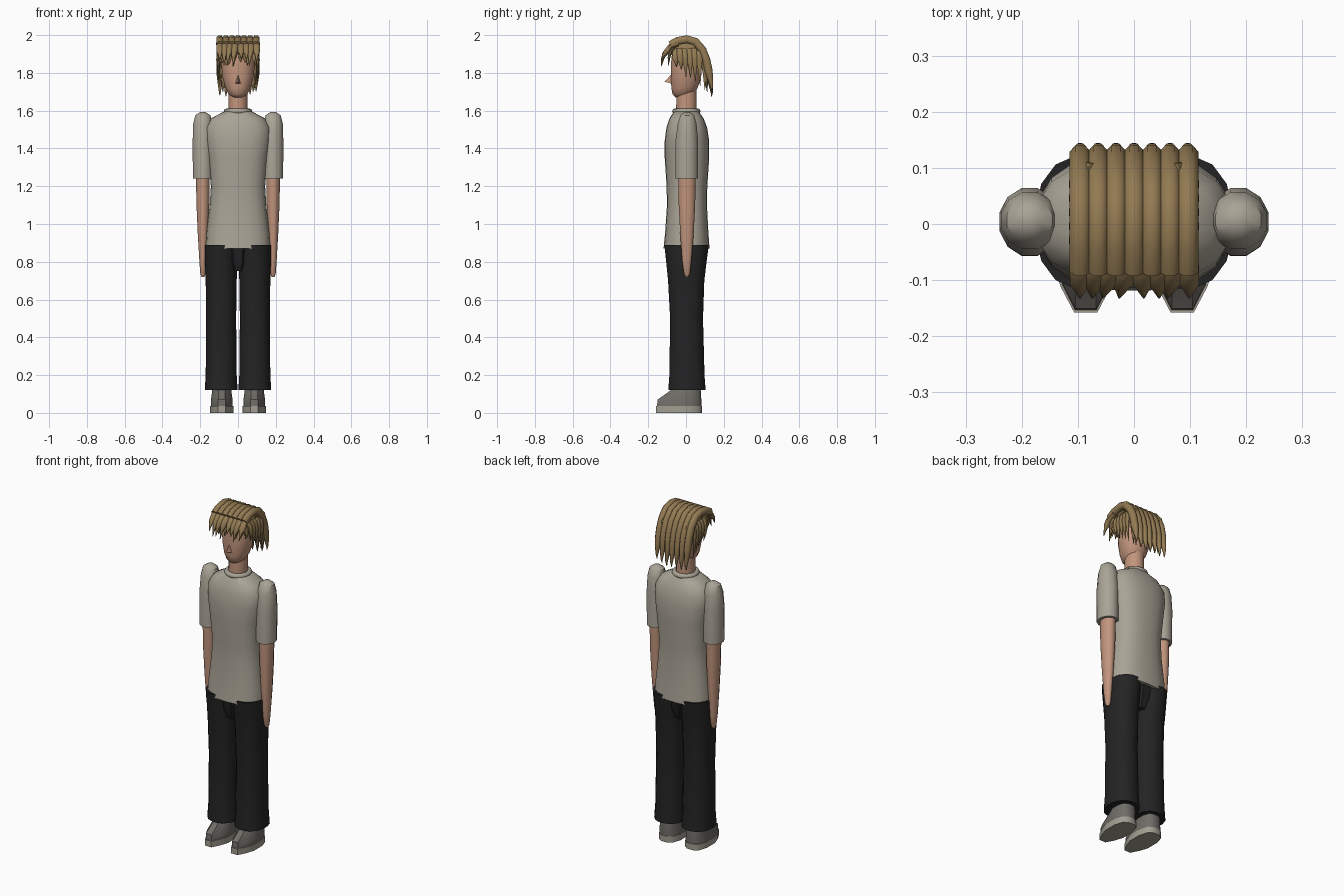
import bpy, bmesh, math, random
from mathutils import Vector

random.seed(4)
cube = bpy.data.objects.get("Cube")
if cube:
    bpy.data.objects.remove(cube, do_unlink=True)


def material(name, r, g, b):
    mat = bpy.data.materials.new(name)
    mat.use_nodes = True
    mat.diffuse_color = (r, g, b, 1)
    shader = mat.node_tree.nodes["Principled BSDF"]
    shader.inputs["Base Color"].default_value = (r, g, b, 1)
    shader.inputs["Roughness"].default_value = 0.9
    return mat


SKIN = material("skin", 0.54, 0.30, 0.205)
SHIRT = material("shirt_grey", 0.40, 0.37, 0.305)
PANTS = material("trouser_black", 0.017, 0.017, 0.018)
HAIR = material("hair_brown", 0.29, 0.195, 0.085)
SHOE = material("shoe_grey", 0.16, 0.152, 0.135)
SOLE = material("sole_grey", 0.36, 0.34, 0.285)


def finish(name, bm, mat, angle=40):
    bmesh.ops.recalc_face_normals(bm, faces=bm.faces)
    mesh = bpy.data.meshes.new(name)
    bm.to_mesh(mesh)
    bm.free()
    obj = bpy.data.objects.new(name, mesh)
    bpy.context.collection.objects.link(obj)
    mesh.materials.append(mat)
    smooth(obj, angle)
    return obj


def smooth(obj, angle):
    bpy.ops.object.select_all(action="DESELECT")
    obj.select_set(True)
    bpy.context.view_layer.objects.active = obj
    bpy.ops.object.shade_smooth_by_angle(angle=math.radians(angle))


def oval(n=16, power=2):
    """Unit superellipse; a higher power is boxier."""
    points = []
    for i in range(n):
        a = math.tau * (i + 0.5) / n
        c, s = math.cos(a), math.sin(a)
        k = (abs(c) ** power + abs(s) ** power) ** (-1 / power)
        points.append((c * k, s * k))
    return points


def skin_rings(bm, rings):
    """Bridge rings of points into a closed tube."""
    loops = [[bm.verts.new(p) for p in ring] for ring in rings]
    n = len(loops[0])
    for a, b in zip(loops, loops[1:]):
        for i in range(n):
            j = (i + 1) % n
            bm.faces.new((a[i], a[j], b[j], b[i]))
    bm.faces.new(loops[0])
    bm.faces.new(loops[-1])


def loft(name, mat, outline, rings, cx=0, angle=40):
    """Stack an outline; each ring is z, centre y, half width, half depth."""
    bm = bmesh.new()
    skin_rings(bm, [[(cx + x * rx, cy + y * ry, z) for x, y in outline]
                    for z, cy, rx, ry in rings])
    return finish(name, bm, mat, angle)


def add_lock(bm, path, side, width, thick, taper):
    """Sweep a flat tuft along a path, narrowing to a tip."""
    path = [Vector(p) for p in path]
    rings = []
    for i, p in enumerate(path):
        along = path[min(i + 1, len(path) - 1)] - path[max(i - 1, 0)]
        out = along.cross(side).normalized()
        f = max(0.08, min(1, taper * (1 - i / (len(path) - 1))))
        rings.append([p + side * (x * width * f) + out * (y * thick * f)
                      for x, y in oval(8, 2.4)])
    skin_rings(bm, rings)


# Shirt body and collar
loft("shirt_body", SHIRT, oval(24, 2.6), [
    (0.87, 0.003, 0.172, 0.122), (0.95, 0.004, 0.168, 0.115),
    (1.1, 0.005, 0.15, 0.106), (1.2, 0.005, 0.144, 0.108),
    (1.35, 0.005, 0.158, 0.118), (1.44, 0.005, 0.172, 0.118),
    (1.51, 0.004, 0.172, 0.108), (1.56, 0.003, 0.142, 0.09),
    (1.595, 0.002, 0.075, 0.066)])
bpy.ops.mesh.primitive_torus_add(major_segments=24, minor_segments=8, major_radius=0.06,
                                 minor_radius=0.015, location=(0, 0.002, 1.597))
collar = bpy.context.object
collar.name = "shirt_collar"
collar.data.materials.append(SHIRT)
smooth(collar, 60)

# Neck and head
loft("neck", SKIN, oval(), [(1.58, 0.002, 0.052, 0.055), (1.74, 0.002, 0.05, 0.054)])
loft("head", SKIN, oval(20, 2.2), [
    (1.67, -0.02, 0.028, 0.035), (1.688, -0.016, 0.05, 0.056),
    (1.72, -0.008, 0.067, 0.07), (1.78, 0, 0.083, 0.081),
    (1.85, 0.003, 0.09, 0.083), (1.92, 0.005, 0.08, 0.078),
    (1.955, 0.005, 0.05, 0.05)], angle=60)
bm = bmesh.new()
top, left, right, tip = [bm.verts.new(p) for p in (
    (0, -0.078, 1.792), (0.017, -0.072, 1.742), (-0.017, -0.072, 1.742), (0, -0.113, 1.753))]
for face in ((top, left, tip), (top, tip, right), (left, right, tip), (top, right, left)):
    bm.faces.new(face)
finish("nose", bm, SKIN, 20)

# Trouser seat joining the legs
loft("trouser_seat", PANTS, oval(8, 3), [
    (0.75, 0, 0.037, 0.075), (0.8, 0, 0.056, 0.1), (0.89, 0.002, 0.066, 0.112)])

# Paired limbs and shoes
half_shoe = [(0.33, -1), (0.72, -0.62), (1, -0.2), (1, 0.45), (0.75, 0.85), (0.35, 1)]
shoe_outline = half_shoe + [(-x, y) for x, y in reversed(half_shoe)]
for s, label in ((1, "left"), (-1, "right")):
    loft(label + "_sleeve", SHIRT, oval(12), [
        (1.24, 0.003, 0.055, 0.062), (1.44, 0.004, 0.056, 0.062),
        (1.53, 0.006, 0.053, 0.052), (1.575, 0.007, 0.042, 0.038),
        (1.592, 0.008, 0.016, 0.016)], s * 0.186)
    loft(label + "_arm", SKIN, oval(12), [
        (0.72, 0.005, 0.008, 0.008), (0.735, 0.005, 0.014, 0.016),
        (0.8, 0.004, 0.019, 0.025), (0.95, 0.005, 0.028, 0.037),
        (1.1, 0.005, 0.035, 0.045), (1.26, 0.005, 0.038, 0.048)], s * 0.186)
    loft(label + "_trouser_leg", PANTS, oval(16, 2.3), [
        (0.12, 0.005, 0.088, 0.1), (0.2, 0.005, 0.083, 0.094),
        (0.5, 0.003, 0.08, 0.088), (0.7, 0.001, 0.083, 0.097),
        (0.8, 0.002, 0.086, 0.108), (0.89, 0.003, 0.088, 0.119)], s * 0.089)
    loft(label + "_shoe_sole", SOLE, shoe_outline, [
        (0, -0.037, 0.062, 0.121), (0.036, -0.037, 0.062, 0.121)], s * 0.086)
    loft(label + "_shoe_upper", SHOE, shoe_outline, [
        (0.036, -0.036, 0.058, 0.117), (0.07, -0.035, 0.057, 0.116),
        (0.115, -0.004, 0.051, 0.083), (0.16, 0.01, 0.045, 0.06)], s * 0.086)

# Scalp under the hair
loft("hair_cap", HAIR, oval(20, 2.2), [
    (1.895, 0.008, 0.094, 0.085), (1.93, 0.008, 0.088, 0.08),
    (1.97, 0.008, 0.06, 0.055)], angle=60)

# Crown strips sweeping over the head and down the back
ACROSS, DEPTH = Vector((1, 0, 0)), Vector((0, 1, 0))
bm = bmesh.new()
for i in range(7):
    x = (i - 3) * 0.032
    drop = random.uniform(-0.012, 0.02)
    crown = [(-0.082, 1.948), (-0.045, 1.969), (0.005, 1.978), (0.05, 1.965),
             (0.085, 1.925), (0.108, 1.87), (0.12, 1.81), (0.13, 1.755 + drop / 2),
             (0.137, 1.71 + drop), (0.135, 1.685 + drop)]
    add_lock(bm, [(x, y, z) for y, z in crown], ACROSS, 0.02, 0.022, 3)
finish("crown_hair", bm, HAIR, 50)

# Back under layer filling the gaps between strips
bm = bmesh.new()
for i in range(6):
    x = (i - 2.5) * 0.032
    under = [(0.06, 1.94), (0.088, 1.88), (0.1, 1.82), (0.108, 1.76), (0.112, 1.7)]
    add_lock(bm, [(x, y, z) for y, z in under], ACROSS, 0.02, 0.016, 2.5)
finish("back_hair", bm, HAIR, 50)

# Fringe: an outer swept layer and one lying on the forehead
bm = bmesh.new()
for i in range(8):
    x = (i - 3.5) * 0.028
    drop, lean = random.uniform(0, 0.045), random.uniform(-0.018, 0.008)
    outer = [(-0.04, 1.955), (-0.08, 1.943), (-0.104, 1.912),
             (-0.119, 1.88 + drop / 2), (-0.132, 1.828 + drop)]
    add_lock(bm, [(x + lean * k / 4, y, z) for k, (y, z) in enumerate(outer)],
             ACROSS, 0.018, 0.015, 2)
    inner = [(-0.06, 1.945), (-0.082, 1.915), (-0.09, 1.88), (-0.094, 1.835 + drop / 2)]
    add_lock(bm, [(x * 0.85 + lean * k / 3, y, z) for k, (y, z) in enumerate(inner)],
             ACROSS, 0.016, 0.011, 2)
finish("fringe_hair", bm, HAIR, 50)

# Side locks, longer toward the back
bm = bmesh.new()
for s in (1, -1):
    for i in range(7):
        y = -0.058 + i * 0.025
        end = 1.825 - 0.018 * i + random.uniform(-0.012, 0.012)
        inset = 0.012 if i in (0, 6) else 0
        spine = [(0.085, 1.925), (0.099, 1.905), (0.104, 1.87),
                 (0.105, (1.87 + end) / 2), (0.098, end)]
        add_lock(bm, [(s * (x - inset), y + k * 0.002, z) for k, (x, z) in enumerate(spine)],
                 DEPTH, 0.017, 0.012, 2)
finish("side_hair", bm, HAIR, 50)
